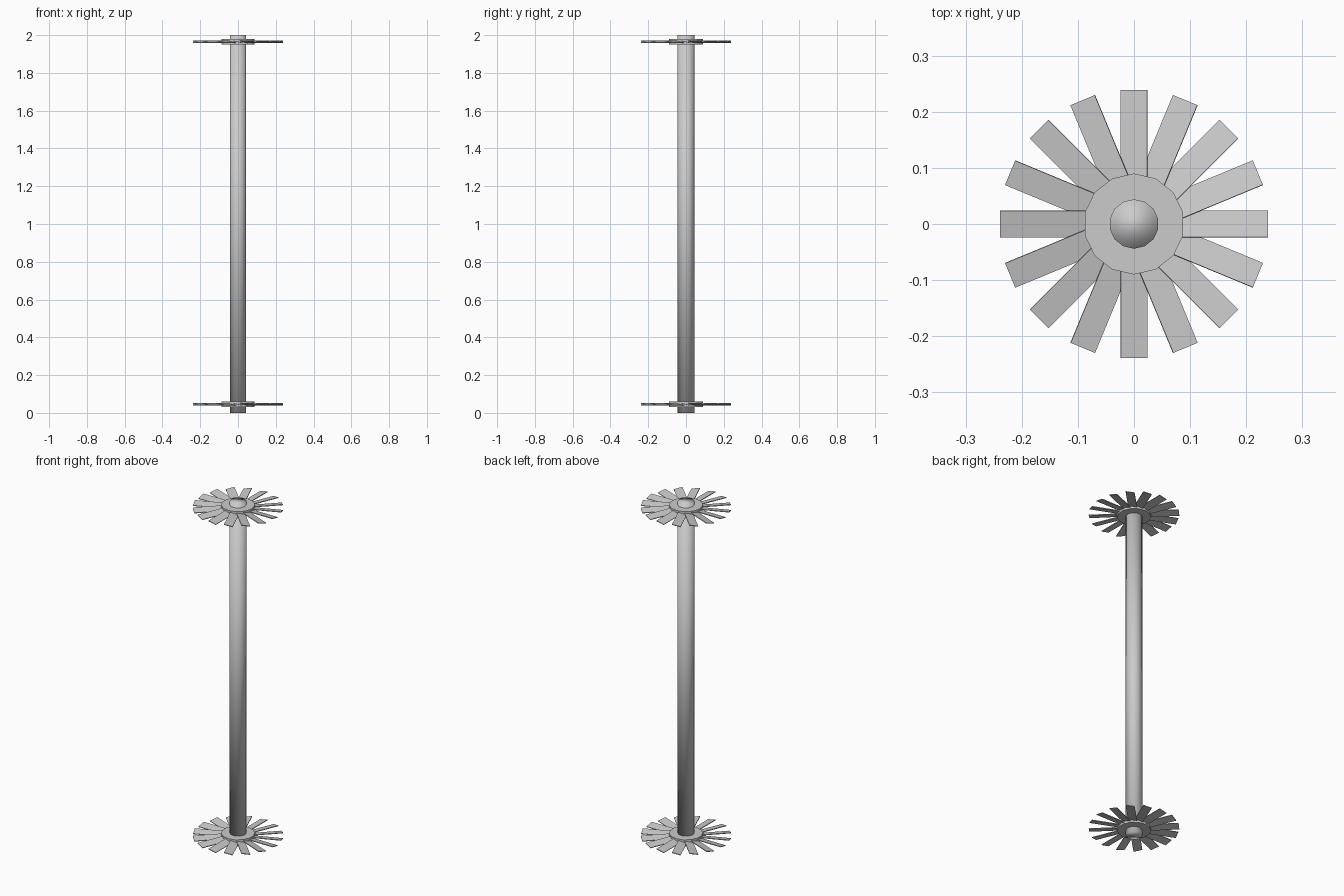
import bpy
from math import cos, sin, tau, radians
from mathutils import Matrix

if "Cube" in bpy.data.objects:
    bpy.data.objects.remove(bpy.data.objects["Cube"])

SIDES = 14
BLADES = 16


def cylinder(name, radius, z0, z1):
    bpy.ops.mesh.primitive_cylinder_add(vertices=SIDES, radius=radius, depth=z1 - z0,
                                        location=(0, 0, (z0 + z1) / 2))
    obj = bpy.context.object
    obj.name = name
    return obj


def blade(name, z, angle):
    # Flat plate, pitched about its length and swung round the axle
    bpy.ops.mesh.primitive_cube_add(size=1)
    obj = bpy.context.object
    obj.name = name
    inner, outer = 0.075, 0.239
    obj.data.transform(
        Matrix.Translation((0, 0, z))
        @ Matrix.Rotation(angle, 4, 'Z')
        @ Matrix.Translation(((inner + outer) / 2, 0, 0))
        @ Matrix.Rotation(radians(-12), 4, 'X')
        @ Matrix.Diagonal((outer - inner, 0.048, 0.004, 1)))
    return obj


# Long central shaft
shaft = cylinder("shaft", 0.044, 0, 2)
bpy.ops.object.shade_smooth()

# Hub disc and ring of pitched blades at each end
for end, z in (("lower", 0.045), ("upper", 1.964)):
    cylinder(end + "_hub", 0.09, z - 0.015, z + 0.015)
    for i in range(BLADES):
        blade(f"{end}_blade_{i + 1}", z, tau * i / BLADES)
